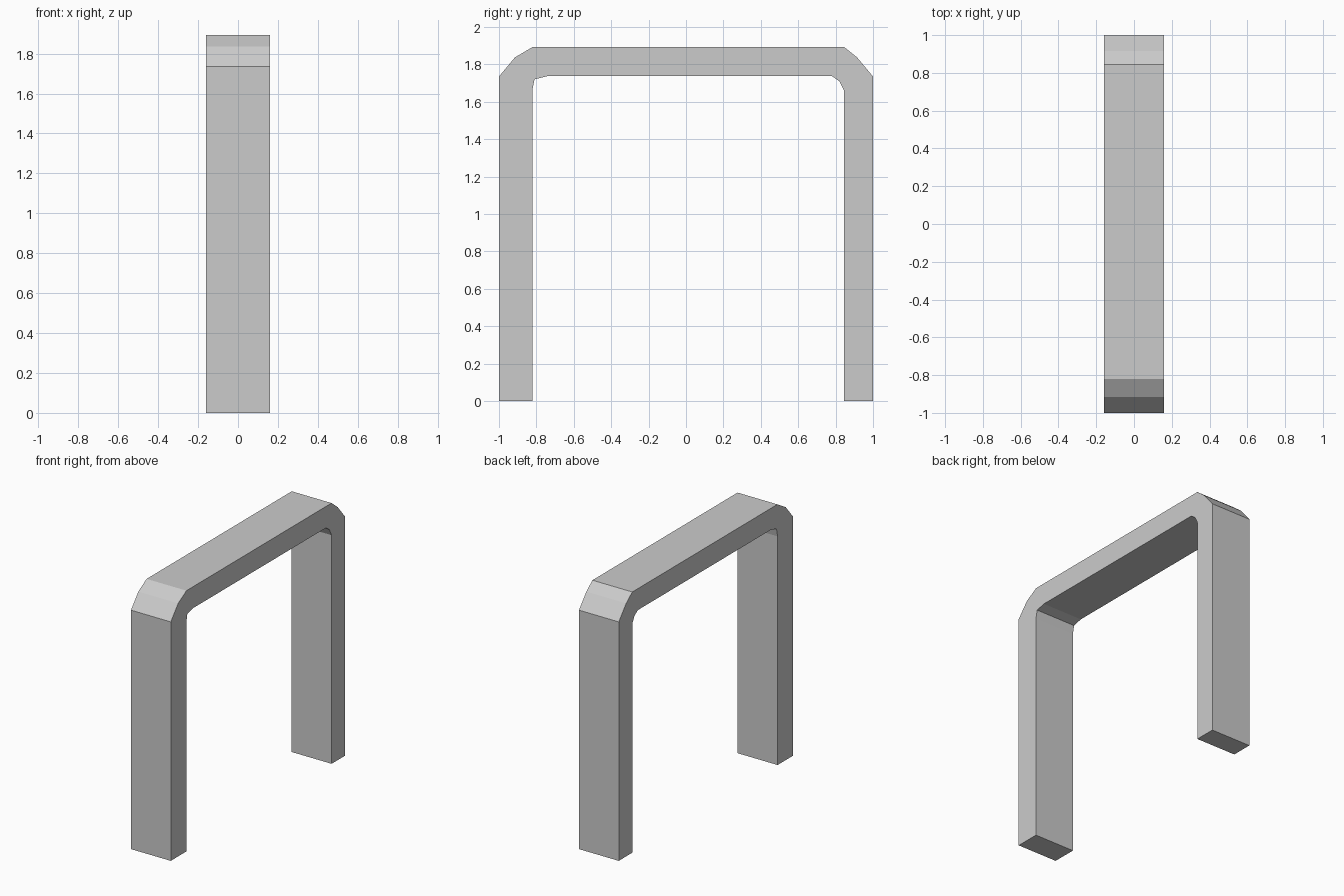
import bpy, bmesh

if "Cube" in bpy.data.objects:
    bpy.data.objects.remove(bpy.data.objects["Cube"])

HALF_WIDTH = 0.16

# Plain grey material
grey = bpy.data.materials.new("plain_grey")
grey.diffuse_color = (0.6, 0.6, 0.6, 1)
grey.use_nodes = True
grey.node_tree.nodes["Principled BSDF"].inputs["Base Color"].default_value = grey.diffuse_color

# Side profile (y, z): outer edge front to back, then inner edge back to front
outer = [(-1, 0), (-1, 1.735), (-0.915, 1.837), (-0.82, 1.893),
         (0.845, 1.893), (0.915, 1.837), (1, 1.735), (1, 0)]
inner = [(0.845, 0), (0.845, 1.66), (0.82, 1.71), (0.78, 1.737),
         (-0.74, 1.737), (-0.81, 1.72), (-0.822, 1.66), (-0.822, 0)]

# Arch: two legs and a top beam, extruded across x
bm = bmesh.new()
side = bm.faces.new([bm.verts.new((-HALF_WIDTH, y, z)) for y, z in outer + inner])
swept = bmesh.ops.extrude_face_region(bm, geom=[side], use_keep_orig=True)
verts = [v for v in swept["geom"] if isinstance(v, bmesh.types.BMVert)]
bmesh.ops.translate(bm, verts=verts, vec=(2 * HALF_WIDTH, 0, 0))
bmesh.ops.recalc_face_normals(bm, faces=bm.faces)

mesh = bpy.data.meshes.new("arch_frame")
bm.to_mesh(mesh)
bm.free()
mesh.materials.append(grey)
arch = bpy.data.objects.new("arch_frame", mesh)
bpy.context.collection.objects.link(arch)
